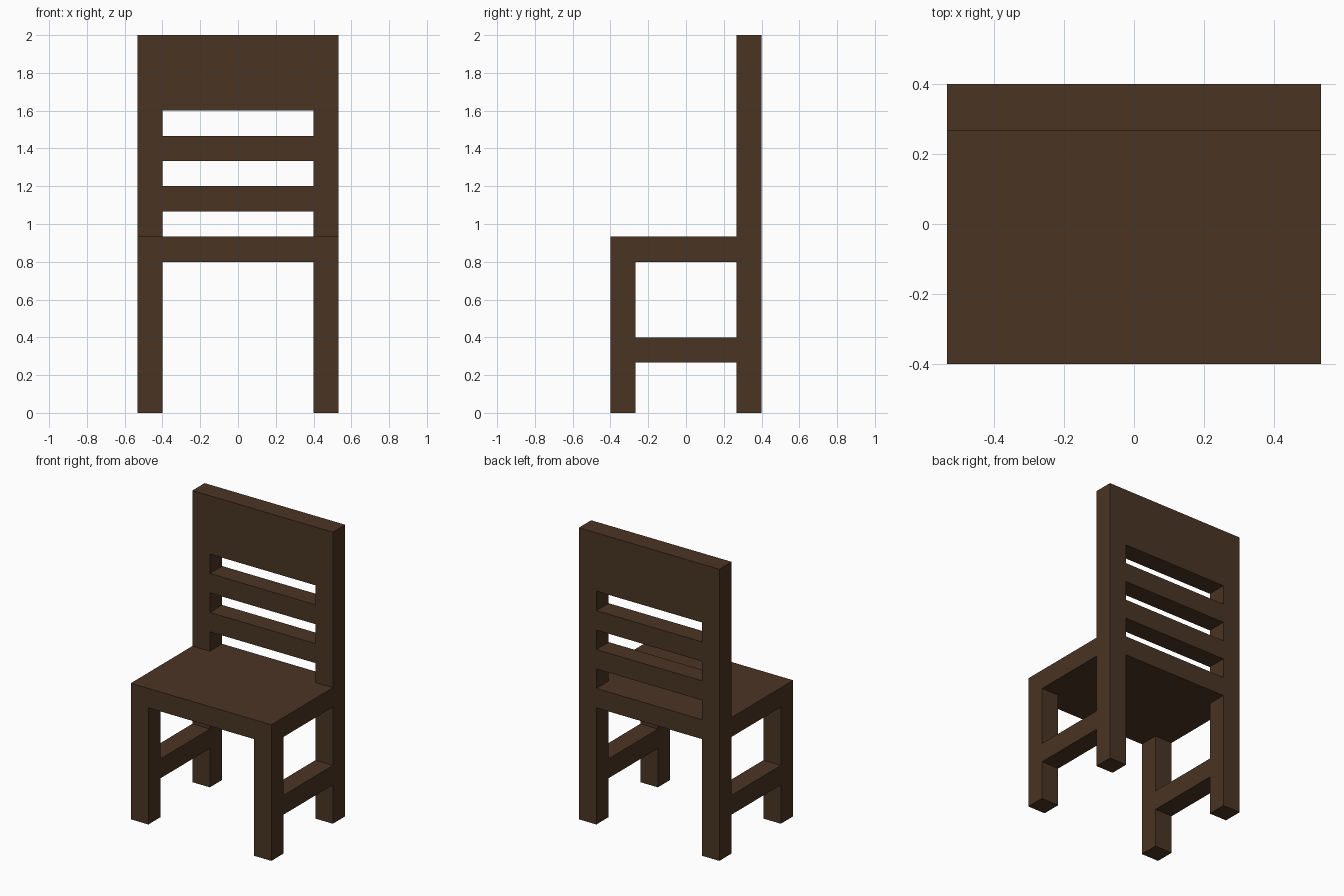
import bpy
import bmesh
from mathutils import Vector

if "Cube" in bpy.data.objects:
    bpy.data.objects.remove(bpy.data.objects["Cube"])

U = 2 / 15  # the chair sits on a grid: 8 wide, 6 deep, 15 high

wood = bpy.data.materials.new("dark brown wood")
wood.diffuse_color = (0.068, 0.035, 0.017, 1)
wood.use_nodes = True
wood.node_tree.nodes["Principled BSDF"].inputs["Base Color"].default_value = wood.diffuse_color


def box(name, x, y, z):
    """Box spanning the given (min, max) grid ranges."""
    lo, hi = (Vector(c) * U for c in zip(x, y, z))
    bm = bmesh.new()
    bmesh.ops.create_cube(bm, size=1)
    for v in bm.verts:
        v.co = (lo + hi) / 2 + v.co * (hi - lo)
    mesh = bpy.data.meshes.new(name)
    bm.to_mesh(mesh)
    bm.free()
    mesh.materials.append(wood)
    bpy.context.collection.objects.link(bpy.data.objects.new(name, mesh))


# Seat slab
box("seat", (-4, 4), (-3, 3), (6, 7))

# Legs, side stretchers and back posts, mirrored left and right
for side, x in (("left", (-4, -3)), ("right", (3, 4))):
    box(f"front_leg_{side}", x, (-3, -2), (0, 6))
    box(f"back_leg_{side}", x, (2, 3), (0, 6))
    box(f"stretcher_{side}", x, (-2, 2), (2, 3))
    box(f"back_post_{side}", x, (2, 3), (7, 15))

# Backrest slats and the tall top panel
for name, z in (("lower_slat", (8, 9)), ("upper_slat", (10, 11)),
                ("top_panel", (12, 15))):
    box(name, (-3, 3), (2, 3), z)
